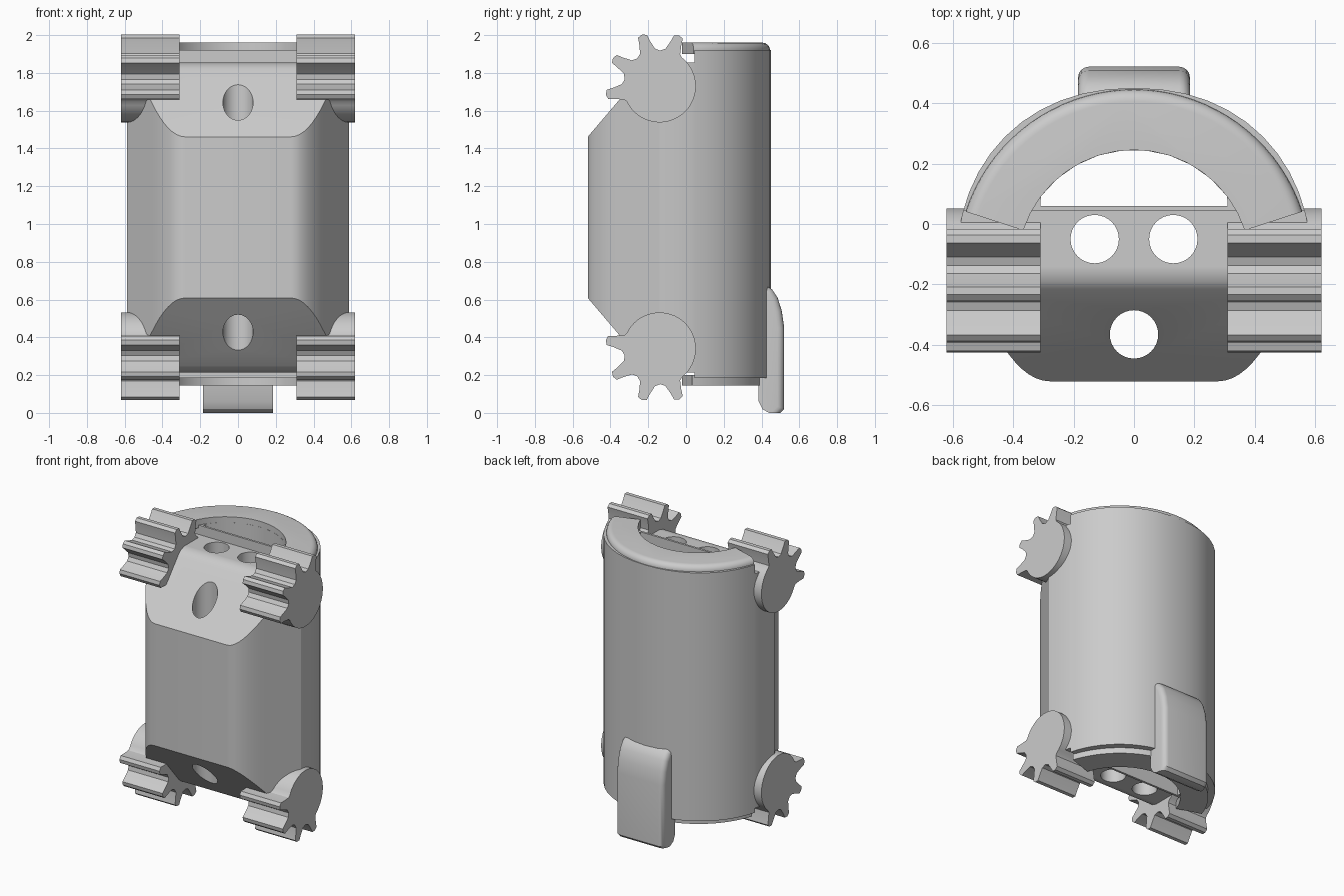
import bpy, bmesh
from math import sin, cos, radians, pi

cube = bpy.data.objects.get("Cube")
if cube:
    bpy.data.objects.remove(cube, do_unlink=True)

grey = bpy.data.materials.new("plain grey")
grey.use_nodes = True
grey.diffuse_color = (0.6, 0.6, 0.6, 1)
grey.node_tree.nodes["Principled BSDF"].inputs["Base Color"].default_value = (0.6, 0.6, 0.6, 1)

MID_Z = 1.035      # height of the mirror plane between top and bottom
AXIS_Y = -0.14     # centre line of the barrel and of the gears


def loft(name, rings):
    """Join equal closed rings of points and cap both ends."""
    bm = bmesh.new()
    rows = [[bm.verts.new(p) for p in ring] for ring in rings]
    n = len(rows[0])
    for a, b in zip(rows, rows[1:]):
        for i in range(n):
            j = (i + 1) % n
            bm.faces.new((a[i], a[j], b[j], b[i]))
    bm.faces.new(rows[0][::-1])
    bm.faces.new(rows[-1])
    bmesh.ops.recalc_face_normals(bm, faces=bm.faces)
    mesh = bpy.data.meshes.new(name)
    bm.to_mesh(mesh)
    bm.free()
    mesh.materials.append(grey)
    obj = bpy.data.objects.new(name, mesh)
    bpy.context.scene.collection.objects.link(obj)
    return obj


def prism_z(name, pts, lo, hi):
    return loft(name, [[(x, y, z) for x, y in pts] for z in (lo, hi)])


def prism_x(name, pts, lo, hi):
    return loft(name, [[(x, y, z) for y, z in pts] for x in (lo, hi)])


def arc(r, start, end, steps, cx=0, cy=AXIS_Y):
    angles = [radians(start + (end - start) * i / steps) for i in range(steps + 1)]
    return [(cx + r * cos(a), cy + r * sin(a)) for a in angles]


def select(obj):
    bpy.ops.object.select_all(action='DESELECT')
    obj.select_set(True)
    bpy.context.view_layer.objects.active = obj


def boolean(obj, cutter, operation):
    mod = obj.modifiers.new("cut", 'BOOLEAN')
    mod.operation, mod.object, mod.solver = operation, cutter, 'EXACT'
    select(obj)
    bpy.ops.object.modifier_apply(modifier=mod.name)
    bpy.data.objects.remove(cutter, do_unlink=True)


def smooth(obj):
    select(obj)
    bpy.ops.object.shade_smooth_by_angle(angle=radians(30))


# Body: rounded back, tapering sides and a flat front with soft corners
def power(v, e):
    return (abs(v) ** e) * (1 if v >= 0 else -1)


back = []
for i in range(25):
    a = pi * i / 24
    back.append((0.587 * power(cos(a), 0.92), AXIS_Y + 0.59 * power(sin(a), 0.92)))
corner = []
for i in range(9):
    t = i / 8
    corner.append(((1 - t) ** 2 * 0.46 + 2 * t * (1 - t) * 0.37 + t * t * 0.28,
                   (1 - t) ** 2 * -0.36 + (1 - (1 - t) ** 2) * -0.52))
outline = back + [(-x, y) for x, y in corner] + corner[::-1]
body = prism_z("body", outline, 0.1, 2.0)

# Side shape: sloped front ends, lowered deck and a taller back wall
upper = [(-0.7, 1.25), (-0.215, 1.82), (-0.19, 1.843), (-0.15, 1.855),
         (0.045, 1.855), (0.045, 1.92), (0.7, 1.92)]
lower = [(y, max(0.185, 2 * MID_Z - z)) for y, z in upper]
boolean(body, prism_x("side_cutter", upper + lower[::-1], -0.8, 0.8), 'INTERSECT')

# Through channel and the three vertical bores
channel = [(0.31, 0.06)] + arc(0.385, 37, 143, 9) + [(-0.31, 0.06)]
boolean(body, prism_z("channel_cutter", channel, -0.2, 2.3), 'DIFFERENCE')
for x, y in ((-0.13, -0.05), (0.13, -0.05), (0, -0.365)):
    bore = arc(0.08, 0, 360, 32, x, y)[:-1]
    boolean(body, prism_z("bore_cutter", bore, -0.2, 2.3), 'DIFFERENCE')
smooth(body)


# Rims: rounded lip above, plain inset lip below
def rim_ring(outer, z):
    pts = arc(outer, 18, 162, 36) + arc(0.385, 162, 18, 16)
    return [(x, y, z) for x, y in pts]


rounded = [rim_ring(0.545 + 0.04 * cos(a), 1.92 + 0.04 * sin(a))
           for a in [pi / 2 * i / 5 for i in range(6)]]
smooth(loft("top_rim", [rim_ring(0.585, 1.9)] + rounded))
smooth(loft("bottom_rim", [rim_ring(0.56, 0.145), rim_ring(0.56, 0.2)]))


# Gears: a round disc with four teeth on the outer front quarter
def gear_outline():
    pts = arc(0.192, 205, 412, 30, AXIS_Y, 0)
    for centre in (69, 109, 149, 189):
        for offset, r in ((-12, 0.2), (-7, 0.245), (-5, 0.28), (0, 0.288),
                          (5, 0.28), (7, 0.245), (12, 0.2), (20, 0.188)):
            if centre + offset < 205:
                a = radians(centre + offset)
                pts.append((AXIS_Y + r * cos(a), r * sin(a)))
    return pts


for level, flip, z0 in (("top", 1, 1.73), ("bottom", -1, 0.34)):
    pts = [(y, z0 + flip * z) for y, z in gear_outline()]
    for side, lo, hi in (("left", 0.31, 0.62), ("right", -0.62, -0.31)):
        smooth(prism_x(f"{level}_{side}_gear", pts, lo, hi))

# Clip on the lower back, with rounded outer edges
clip_side = [(0.43, 0.67), (0.455, 0.655), (0.485, 0.61), (0.507, 0.54), (0.52, 0.45),
             (0.52, 0.02), (0.5, 0), (0.44, 0), (0.405, 0.02), (0.385, 0.06), (0.38, 0.3)]
clip = prism_x("back_clip", clip_side, -0.185, 0.185)
bm = bmesh.new()
bm.from_mesh(clip.data)
bm.normal_update()
edges = [e for e in bm.edges
         if any(abs(f.normal.x) > 0.9 for f in e.link_faces)
         and any(f.normal.y > 0.5 for f in e.link_faces)]
bmesh.ops.bevel(bm, geom=edges, offset=0.035, segments=4, profile=0.5,
                affect='EDGES', clamp_overlap=True)
bm.to_mesh(clip.data)
bm.free()
smooth(clip)
